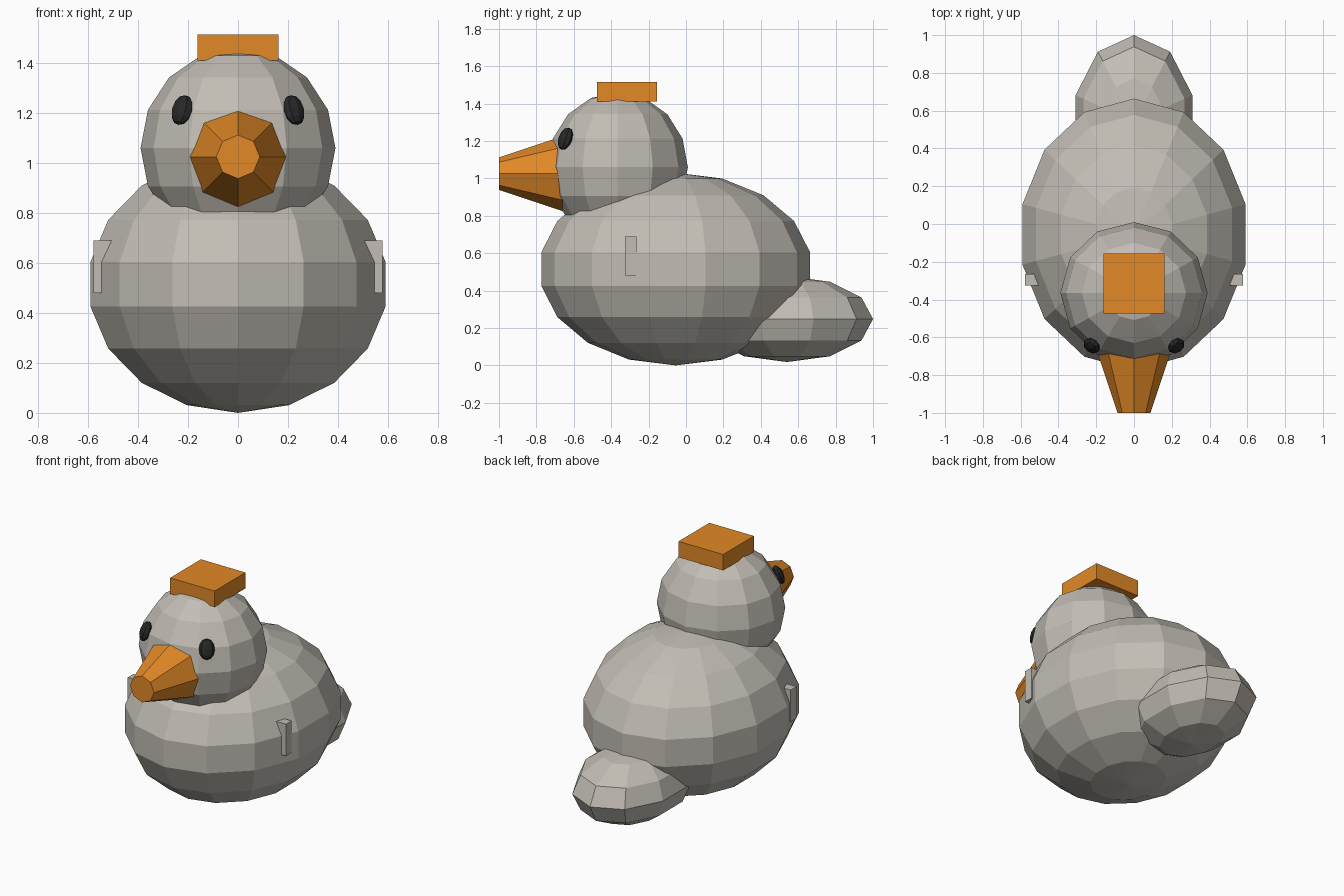
import bpy, bmesh
from math import radians
from mathutils import Matrix, Vector

cube = bpy.data.objects.get("Cube")
if cube:
    bpy.data.objects.remove(cube, do_unlink=True)


def material(name, rgb):
    m = bpy.data.materials.new(name)
    m.use_nodes = True
    m.diffuse_color = (*rgb, 1)
    node = next(n for n in m.node_tree.nodes if n.type == 'BSDF_PRINCIPLED')
    node.inputs["Base Color"].default_value = (*rgb, 1)
    return m


grey = material("warm grey", (0.54, 0.51, 0.46))
orange = material("orange", (0.76, 0.25, 0.02))
black = material("black", (0.02, 0.02, 0.02))


def finish(name, bm, mat, matrix):
    bm.transform(matrix)
    bmesh.ops.recalc_face_normals(bm, faces=bm.faces)
    mesh = bpy.data.meshes.new(name)
    bm.to_mesh(mesh)
    bm.free()
    mesh.materials.append(mat)
    obj = bpy.data.objects.new(name, mesh)
    bpy.context.collection.objects.link(obj)
    return obj


def place(center, size, rotation=Matrix()):
    return Matrix.Translation(center) @ rotation @ Matrix.Diagonal((*size, 1))


def ball(name, mat, center, radii, segments, rings, rotation=Matrix()):
    bm = bmesh.new()
    bmesh.ops.create_uvsphere(bm, u_segments=segments, v_segments=rings, radius=1)
    return finish(name, bm, mat, place(center, radii, rotation))


def box(name, mat, center, size):
    bm = bmesh.new()
    bmesh.ops.create_cube(bm, size=1)
    return finish(name, bm, mat, place(center, size))


# Faceted body, head and tail
ball("body", grey, (0, -0.055, 0.515), (0.615, 0.73, 0.515), 14, 9)
ball("head", grey, (0, -0.365, 1.06), (0.39, 0.375, 0.4), 12, 8)
ball("tail", grey, (0, 0.54, 0.248), (0.325, 0.46, 0.23), 10, 6)

# Tapered eight-sided beak, its root sunk into the head
bm = bmesh.new()
bmesh.ops.create_cone(bm, cap_ends=True, segments=8, radius1=0.22, radius2=0.087, depth=0.4)
finish("beak", bm, orange, place((0, -0.8, 1.025), (1, 1, 1), Matrix.Rotation(radians(90), 4, 'X')))

# Square flat hat
box("hat", orange, (0, -0.315, 1.4625), (0.325, 0.32, 0.105))

# Eyes facing out of the head, and low ridges on the flanks
for side, label in ((1, "left"), (-1, "right")):
    facing = Vector((side * 0.55, -0.75, 0.38)).to_track_quat('Y', 'Z').to_matrix().to_4x4()
    ball(label + "_eye", black, (side * 0.224, -0.645, 1.212), (0.048, 0.03, 0.064), 8, 6, facing)
    box(label + "_side_ridge", grey, (side * 0.54, -0.295, 0.585), (0.075, 0.06, 0.21))
